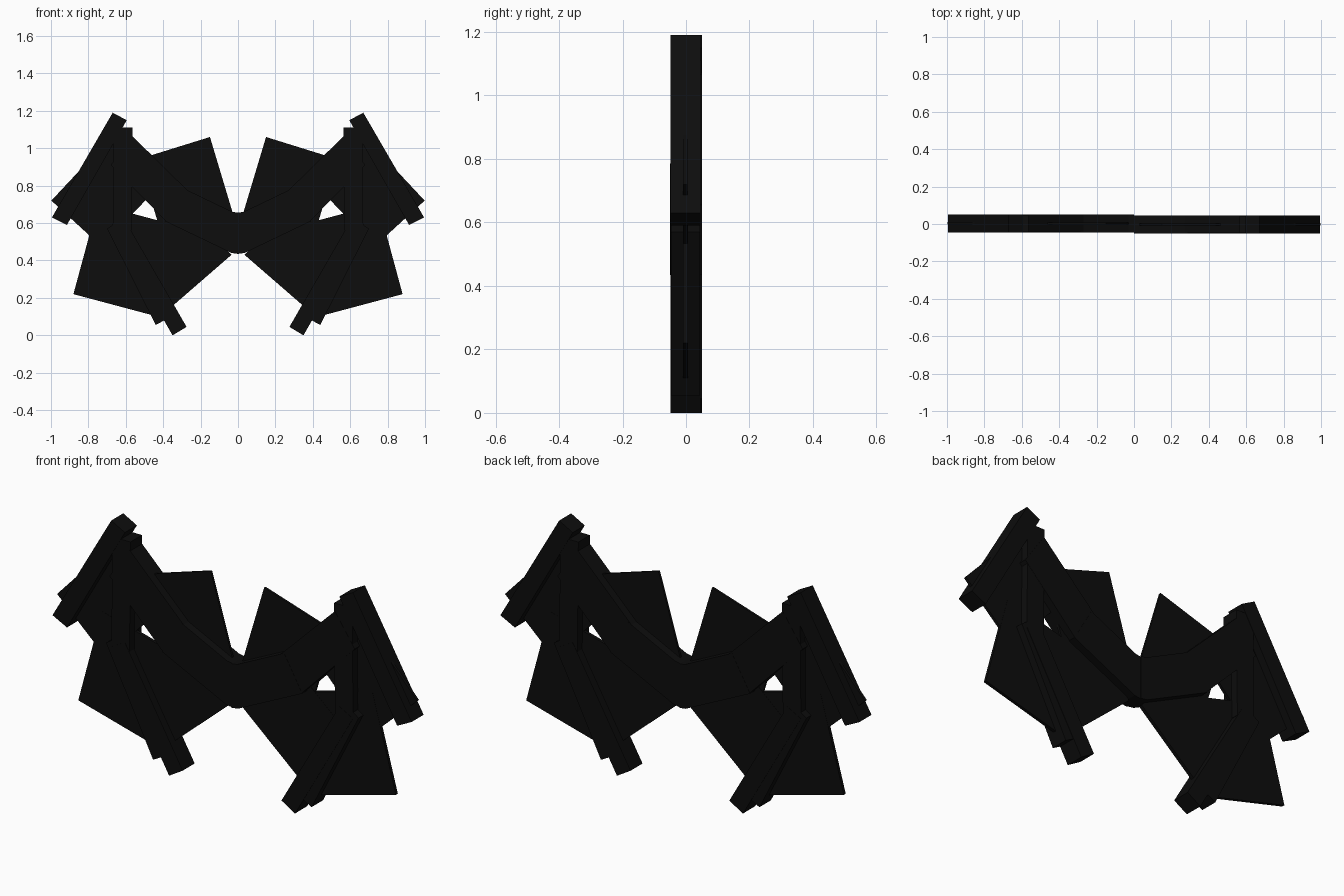
import bpy, bmesh

if "Cube" in bpy.data.objects:
    bpy.data.objects.remove(bpy.data.objects["Cube"])

black = bpy.data.materials.new("matte_black")
black.diffuse_color = (0.004, 0.004, 0.004, 1)
black.use_nodes = True
black.node_tree.nodes["Principled BSDF"].inputs["Base Color"].default_value = black.diffuse_color


def slab(name, outline, thickness, y=0.0):
    """Extrude an x-z outline along y, once for each wing."""
    for side, sign, shift in (("right", 1, -0.002), ("left", -1, 0.003)):
        bm = bmesh.new()
        verts = [bm.verts.new((sign * x, y + shift - thickness / 2, z)) for x, z in outline]
        face = bm.faces.new(verts)
        out = bmesh.ops.extrude_face_region(bm, geom=[face])
        moved = [g for g in out["geom"] if isinstance(g, bmesh.types.BMVert)]
        bmesh.ops.translate(bm, verts=moved, vec=(0, thickness, 0))
        bmesh.ops.recalc_face_normals(bm, faces=bm.faces)
        mesh = bpy.data.meshes.new(name + "_" + side)
        bm.to_mesh(mesh)
        bm.free()
        mesh.materials.append(black)
        bpy.context.collection.objects.link(bpy.data.objects.new(name + "_" + side, mesh))


# Thick wing bones
slab("inner_arm", [(0, 0.655), (0.03, 0.66), (0.29, 0.785), (0.39, 0.61), (0.035, 0.44), (0, 0.435)], 0.096)
slab("outer_arm", [(0.27, 0.775), (0.57, 1.07), (0.68, 0.91), (0.385, 0.61)], 0.094)
slab("wrist_bar", [(0.565, 1.11), (0.665, 1.11), (0.67, 0.56), (0.57, 0.56)], 0.092)
slab("outer_finger", [(0.595, 1.15), (0.67, 1.19), (0.995, 0.63), (0.915, 0.59)], 0.095)
slab("lower_finger", [(0.35, 0), (0.275, 0.045), (0.595, 0.60), (0.67, 0.56)], 0.095)
slab("middle_finger", [(0.44, 0.055), (0.375, 0.09), (0.64, 0.61), (0.70, 0.57)], 0.091)

# Thin membrane plates
slab("upper_membrane", [(0.15, 1.06), (0.53, 0.942), (0.41, 0.542), (0.03, 0.66)], 0.012)
slab("outer_membrane", [(0.998, 0.72), (0.68, 1.06), (0.41, 0.81), (0.73, 0.475)], 0.014)
slab("lower_membrane", [(0.88, 0.22), (0.43, 0.10), (0.30, 0.58), (0.75, 0.70)], 0.016)
slab("inner_membrane", [(0.035, 0.43), (0.36, 0.148), (0.62, 0.45), (0.30, 0.73)], 0.018)
